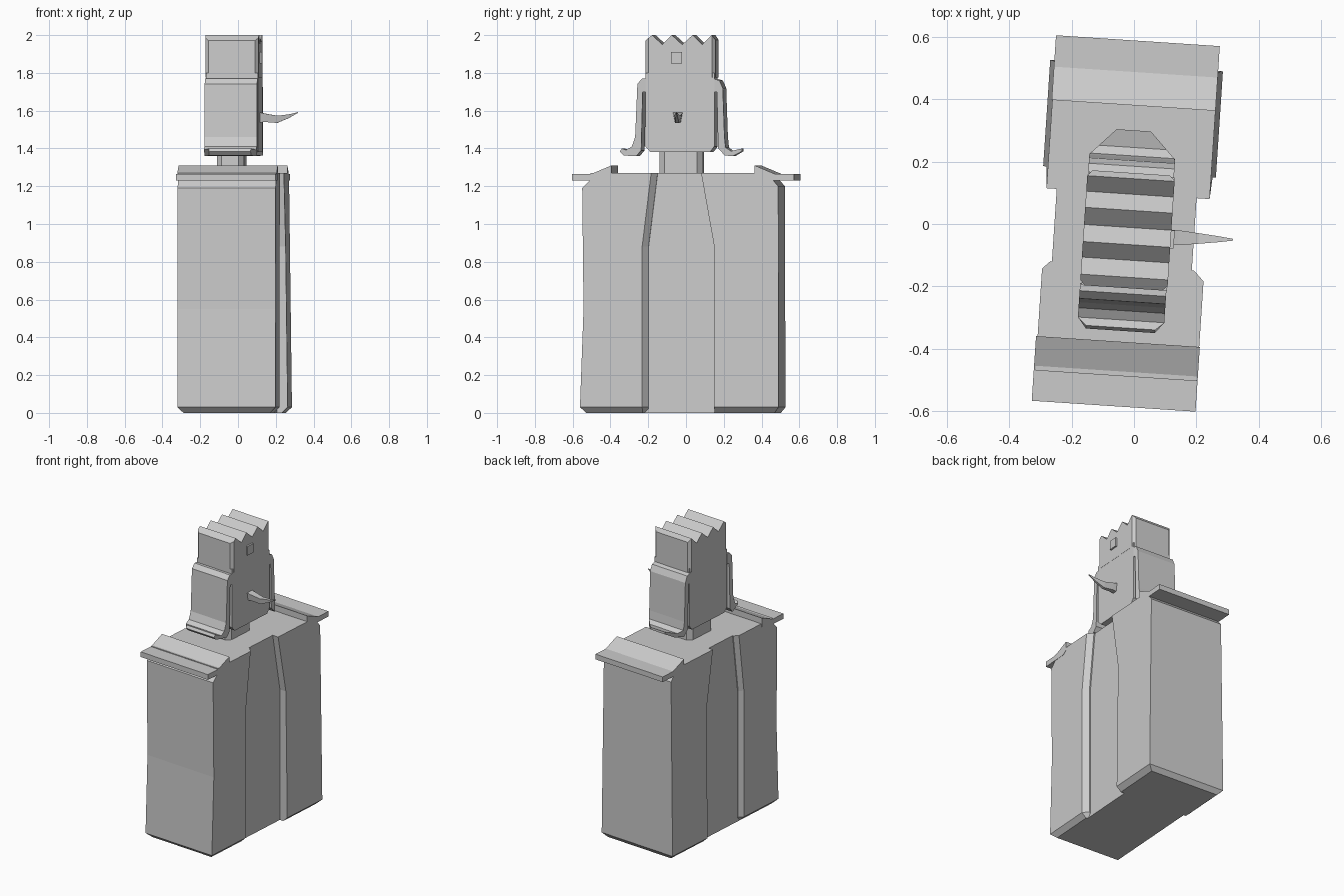
import bpy, bmesh, math
from mathutils import Matrix, Vector

if "Cube" in bpy.data.objects:
    bpy.data.objects.remove(bpy.data.objects["Cube"])

TURN = Matrix.Rotation(math.radians(-3.8), 4, 'Z')   # whole bust is turned slightly


def prism(profile, x0, x1):
    """Extrude a (y, z) outline from x0 to x1."""
    bm = bmesh.new()
    face = bm.faces.new([bm.verts.new((x0, y, z)) for y, z in profile])
    ext = bmesh.ops.extrude_face_region(bm, geom=[face])
    for v in ext['geom']:
        if isinstance(v, bmesh.types.BMVert):
            v.co.x = x1
    bmesh.ops.recalc_face_normals(bm, faces=bm.faces)
    return bm


def finish(bm, name):
    bmesh.ops.recalc_face_normals(bm, faces=bm.faces)
    bm.transform(TURN)
    me = bpy.data.meshes.new(name)
    bm.to_mesh(me)
    bm.free()
    ob = bpy.data.objects.new(name, me)
    bpy.context.collection.objects.link(ob)
    return ob


def box(y0, y1, z0, z1, x0, x1):
    return prism([(y0, z0), (y1, z0), (y1, z1), (y0, z1)], x0, x1)


def chamfer(bm, test, width):
    edges = [e for e in bm.edges if all(test(v.co) for v in e.verts)]
    bmesh.ops.bevel(bm, geom=edges, offset=width, segments=1, affect='EDGES')


def hem(bm, height=0.03, inset=0.03):
    """Chamfer the lower rim on the two broad sides."""
    bmesh.ops.bisect_plane(bm, geom=bm.verts[:] + bm.edges[:] + bm.faces[:],
                           plane_co=(0, 0, height), plane_no=(0, 0, 1))
    for v in bm.verts:
        if v.co.z < 0.001:
            v.co.x -= math.copysign(inset, v.co.x)


# Shirt core between the coat halves
finish(box(-0.25, 0.25, 0, 1.27, -0.255, 0.195), "shirt")

# Coat half on the front side, with chamfered lapel
coat = prism([(-0.535, 1.19), (-0.49, 1.235), (-0.49, 1.27), (-0.137, 1.27),
              (-0.185, 0.88), (-0.185, 0), (-0.515, 0), (-0.547, 0.03),
              (-0.528, 0.55)], -0.285, 0.235)
chamfer(coat, lambda c: c.y > -0.2 and c.x > 0, 0.032)
chamfer(coat, lambda c: c.y > -0.2 and c.x < -0.28, 0.025)
hem(coat)
finish(coat, "coat_front_half")

# Coat half on the back side, slightly wider toward the hem
coat = prism([(0.505, 1.2), (0.475, 1.235), (0.475, 1.27), (0.096, 1.27),
              (0.166, 0.88), (0.166, 0), (0.485, 0), (0.508, 0.03)], -0.288, 0.237)
hem(coat)
for v in coat.verts:
    v.co.x = -0.027 + (v.co.x + 0.027) * (1 + 0.06 * (1 - v.co.z / 1.27))
finish(coat, "coat_back_half")

# Shoulder pads
for side, name in ((-1, "shoulder_pad_front"), (1, "shoulder_pad_back")):
    finish(prism([(side * y, z) for y, z in
                  ((0.588, 1.23), (0.588, 1.265), (0.487, 1.265), (0.38, 1.31),
                   (0.38, 1.25), (0.41, 1.23))], -0.29, 0.237), name)

# Neck
neck = box(-0.14, 0.09, 1.25, 1.4, -0.105, 0.04)
vertical = [e for e in neck.edges if abs(e.verts[0].co.z - e.verts[1].co.z) > 0.1]
bmesh.ops.bevel(neck, geom=vertical, offset=0.028, segments=1, affect='EDGES')
finish(neck, "neck")

# Head
finish(prism([(-0.18, 1.38), (0.135, 1.38), (0.158, 1.41), (0.158, 1.8),
              (-0.207, 1.8), (-0.207, 1.41)], -0.155, 0.12), "head")

# Zigzag hair top
zigzag = [(-0.207, 1.972), (-0.172, 2.0), (-0.117, 1.95), (-0.067, 2.0), (-0.012, 1.95),
          (0.043, 2.0), (0.095, 1.95), (0.145, 2.0), (0.163, 1.975)]
crown = prism(zigzag + [(0.163, 1.775), (-0.207, 1.775)], -0.16, 0.121)
ends = [e for e in crown.edges
        if abs(e.verts[0].co.z - e.verts[1].co.z) > 0.15]
bmesh.ops.bevel(crown, geom=ends, offset=0.016, segments=1, affect='EDGES')
finish(crown, "hair_top")

# Side hair with flipped-out ends
lock = prism([(-0.2, 1.77), (-0.225, 1.77), (-0.25, 1.742), (-0.262, 1.46), (-0.28, 1.41),
              (-0.31, 1.392), (-0.335, 1.4), (-0.345, 1.383), (-0.325, 1.362),
              (-0.255, 1.36), (-0.23, 1.39), (-0.222, 1.7), (-0.2, 1.7)], -0.16, 0.118)
for v in lock.verts:
    if v.co.y < -0.32:
        v.co.x = -0.021 + (v.co.x + 0.021) * 0.8
finish(lock, "hair_side_front")

lock = prism([(0.15, 1.77), (0.185, 1.76), (0.203, 1.72), (0.212, 1.46), (0.218, 1.405),
              (0.245, 1.386), (0.3, 1.4), (0.3, 1.385), (0.255, 1.36), (0.215, 1.362),
              (0.178, 1.4), (0.172, 1.7), (0.15, 1.7)], -0.158, 0.118)
for v in lock.verts:
    k = 1 - 0.6 * max(0, (v.co.y - 0.215) / 0.085)
    v.co.x = -0.021 + (v.co.x + 0.021) * k
finish(lock, "hair_side_back")

# Eye
eye = box(-0.07, -0.012, 1.85, 1.91, 0.11, 0.132)
finish(eye, "eye")

# Curved pointed nose: square rings of (x, half width, z low, z high)
nose = bmesh.new()
rings = []
for x, w, lo, hi in ((0.1, 0.026, 1.535, 1.595), (0.145, 0.024, 1.54, 1.585),
                     (0.21, 0.017, 1.535, 1.573), (0.27, 0.01, 1.56, 1.58),
                     (0.32, 0.003, 1.588, 1.592)):
    y = -0.036 + (x - 0.1) * 0.03
    rings.append([nose.verts.new(p) for p in
                  ((x, y - w, hi), (x, y + w, hi), (x, y + w * 0.6, lo), (x, y - w * 0.6, lo))])
for a, b in zip(rings, rings[1:]):
    for i in range(4):
        j = (i + 1) % 4
        nose.faces.new((a[i], a[j], b[j], b[i]))
nose.faces.new(rings[0])
nose.faces.new(rings[-1])
finish(nose, "nose")
